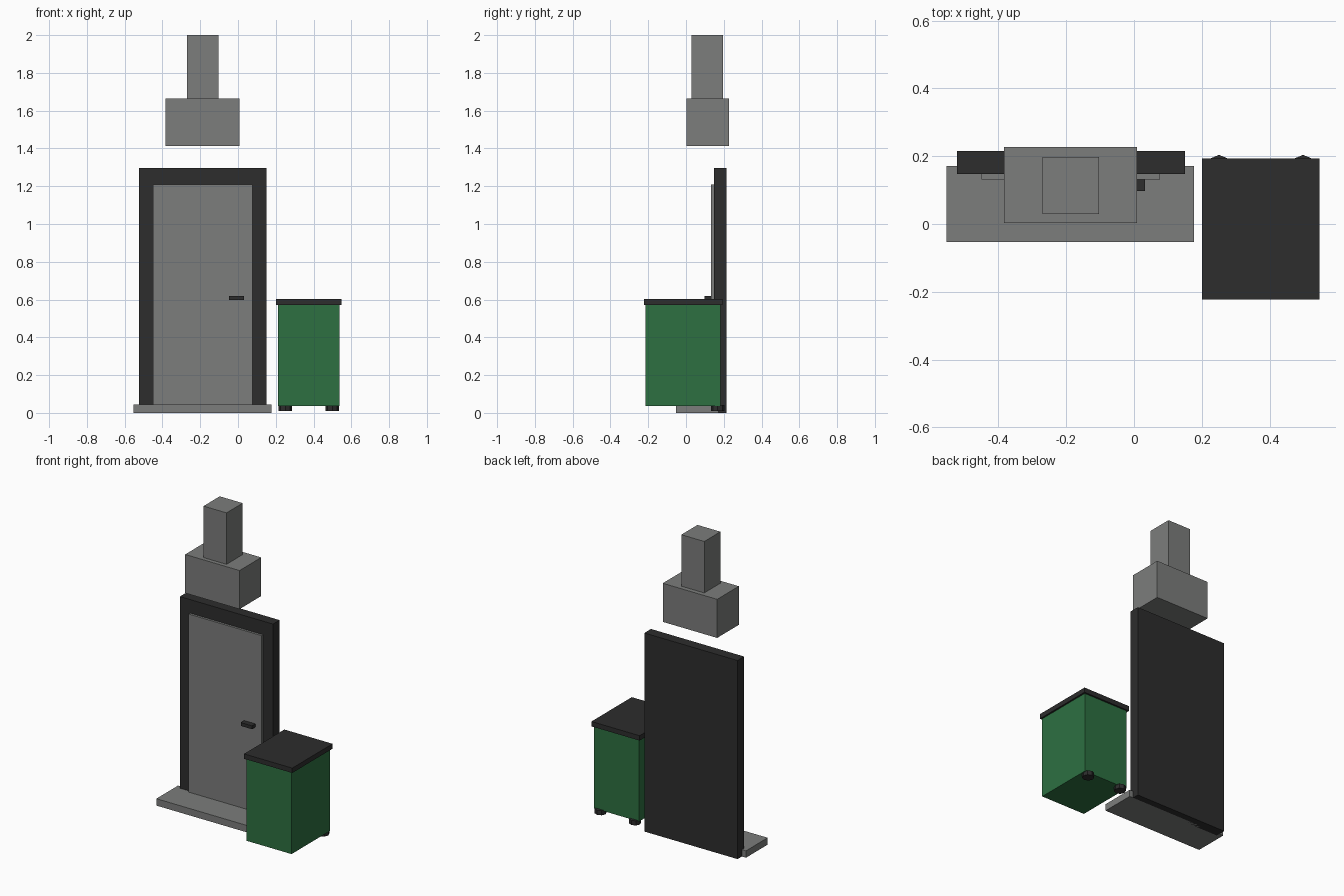
import bpy
import math

if "Cube" in bpy.data.objects:
    bpy.data.objects.remove(bpy.data.objects["Cube"])


def material(name, rgb):
    m = bpy.data.materials.new(name)
    m.diffuse_color = (*rgb, 1.0)
    m.use_nodes = True
    m.node_tree.nodes["Principled BSDF"].inputs["Base Color"].default_value = m.diffuse_color
    return m


GREY = material("stone grey", (0.20, 0.205, 0.20))
DARK = material("charcoal", (0.026, 0.026, 0.026))
GREEN = material("bin green", (0.026, 0.162, 0.053))


def box(name, x, y, z, mat):
    """Box spanning the given (min, max) range on each axis."""
    spans = (x, y, z)
    bpy.ops.mesh.primitive_cube_add(size=1, location=[(a + b) / 2 for a, b in spans])
    ob = bpy.context.object
    ob.name = name
    ob.scale = [b - a for a, b in spans]
    bpy.ops.object.transform_apply(location=False, rotation=False, scale=True)
    ob.data.materials.append(mat)
    return ob


# Doorway
box("door_step", (-0.553, 0.177), (-0.053, 0.171), (0.0, 0.045), GREY)
box("door_frame", (-0.523, 0.15), (0.147, 0.215), (0.0, 1.297), DARK)
box("door_panel", (-0.45, 0.077), (0.132, 0.18), (0.03, 1.208), GREY)
box("door_handle", (-0.048, 0.033), (0.097, 0.14), (0.598, 0.62), DARK)

# Lamp hanging above the door
box("lamp_body", (-0.384, 0.009), (0.003, 0.227), (1.412, 1.664), GREY)
box("lamp_stem", (-0.27, -0.104), (0.03, 0.197), (1.664, 2.0), GREY)

# Wheeled bin
box("bin_body", (0.212, 0.537), (-0.214, 0.182), (0.036, 0.572), GREEN)
box("bin_lid", (0.20, 0.548), (-0.223, 0.193), (0.572, 0.604), DARK)

# Bin castors: low octagonal discs under the back edge
for side, x in (("left", 0.251), ("right", 0.499)):
    bpy.ops.mesh.primitive_cylinder_add(vertices=8, radius=0.036, depth=0.03,
                                        location=(x, 0.168, 0.026))
    wheel = bpy.context.object
    wheel.name = f"bin_wheel_{side}"
    wheel.data.materials.append(DARK)
